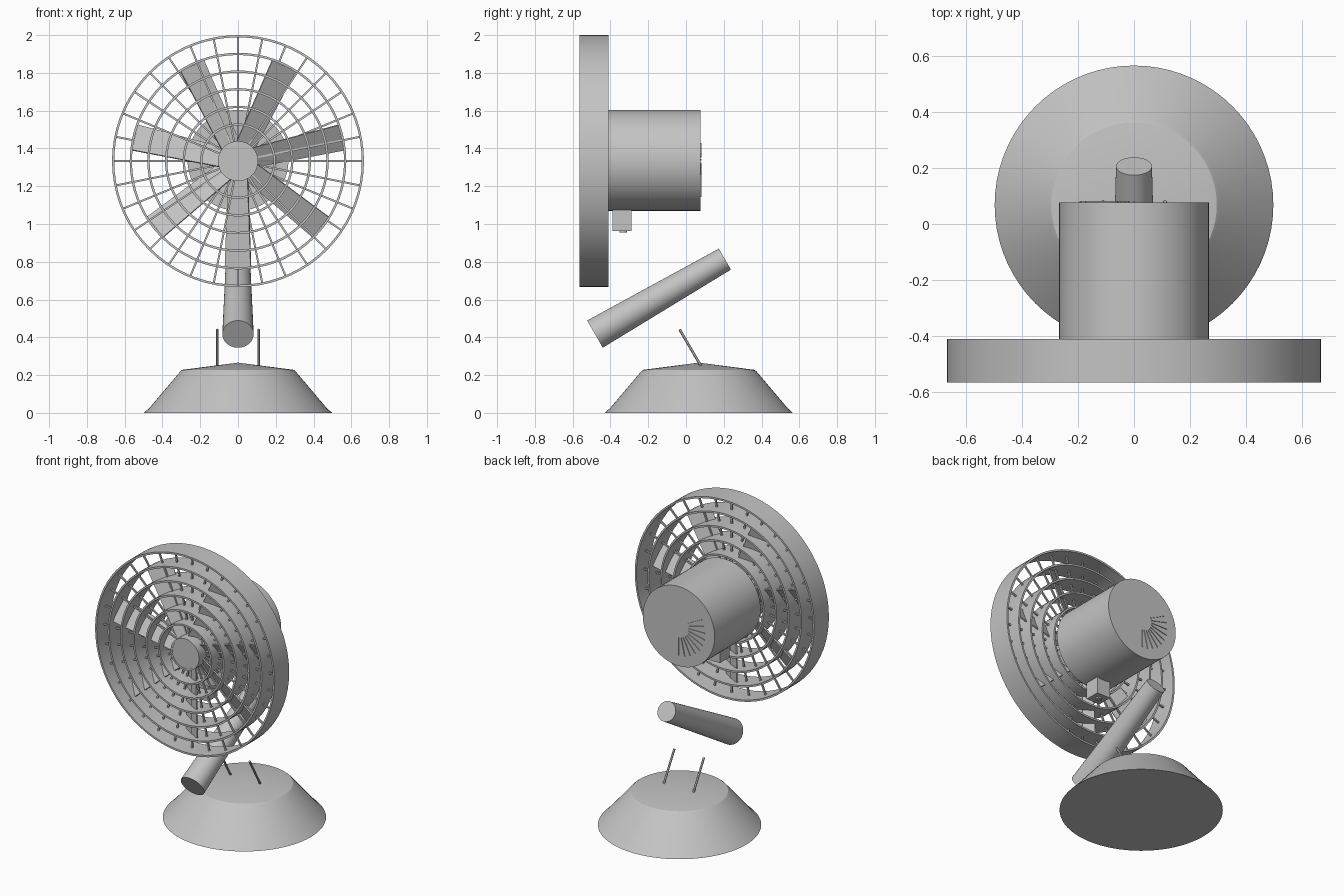
import bpy, bmesh, math
from mathutils import Matrix, Vector

cube = bpy.data.objects.get("Cube")
if cube:
    bpy.data.objects.remove(cube, do_unlink=True)

grey = bpy.data.materials.new("plain grey")
grey.use_nodes = True
grey.diffuse_color = (0.55, 0.55, 0.55, 1)
grey.node_tree.nodes["Principled BSDF"].inputs["Base Color"].default_value = (0.55, 0.55, 0.55, 1)

FAN = Vector((0, -0.487, 1.333))   # middle of the cage
DEPTH = 0.155                      # cage depth along y
FACING = Matrix.Rotation(math.radians(-90), 4, 'X')   # turns local z to +y


def finish(name, bm, smooth=True):
    bmesh.ops.recalc_face_normals(bm, faces=bm.faces)
    mesh = bpy.data.meshes.new(name)
    bm.to_mesh(mesh)
    bm.free()
    mesh.materials.append(grey)
    obj = bpy.data.objects.new(name, mesh)
    bpy.context.collection.objects.link(obj)
    if smooth:
        bpy.ops.object.select_all(action='DESELECT')
        obj.select_set(True)
        bpy.context.view_layer.objects.active = obj
        bpy.ops.object.shade_smooth_by_angle(angle=math.radians(30))
    return obj


def lathe(name, profile, matrix, closed=False, steps=72):
    """Spin (radius, height) points round the local z axis."""
    bm = bmesh.new()
    verts = [bm.verts.new((r, 0, h)) for r, h in profile]
    edges = [bm.edges.new(p) for p in zip(verts, verts[1:])]
    if closed:
        edges.append(bm.edges.new((verts[-1], verts[0])))
    bmesh.ops.spin(bm, geom=verts + edges, cent=(0, 0, 0), axis=(0, 0, 1),
                   angle=math.tau, steps=steps, use_merge=True)
    bmesh.ops.remove_doubles(bm, verts=bm.verts, dist=1e-5)
    bm.transform(matrix)
    return finish(name, bm)


def tube(name, a, b, r1, r2, steps=48):
    """Solid cylinder or cone between two points."""
    a, b = Vector(a), Vector(b)
    bm = bmesh.new()
    turn = (b - a).to_track_quat('Z', 'Y').to_matrix().to_4x4()
    bmesh.ops.create_cone(bm, cap_ends=True, segments=steps, radius1=r1, radius2=r2,
                          depth=(b - a).length,
                          matrix=Matrix.Translation((a + b) / 2) @ turn)
    return finish(name, bm)


def add_box(bm, size, matrix):
    bmesh.ops.create_cube(bm, size=1, matrix=matrix @ Matrix.Diagonal((*size, 1)))


# Stand: flared base with a shallow conical top
lathe("base", [(0, 0), (0.497, 0), (0.49, 0.008), (0.47, 0.025), (0.305, 0.22),
               (0.295, 0.228), (0, 0.266)], Matrix.Translation((0, 0.068, 0)))

# Two thin rods rising from the base
for side, x in (("left", 0.11), ("right", -0.11)):
    tube(side + "_rod", (x, 0.078, 0.25), (x, -0.034, 0.442), 0.007, 0.007, 12)

# Slanted tapered neck
tube("neck", (0, -0.482, 0.417), (0, 0.206, 0.814), 0.083, 0.064)

# Motor housing and the block beneath it
tube("motor_housing", (0, -0.41, 1.337), (0, 0.077, 1.337), 0.267, 0.267, 72)
bm = bmesh.new()
add_box(bm, (0.1, 0.1, 0.16), Matrix.Translation((0, -0.338, 1.043)))
finish("mount_block", bm, False)
tube("mount_pin", (0, -0.333, 0.955), (0, -0.333, 0.97), 0.02, 0.02, 24)

# Radial ribs on the back of the motor, fanned over one side
bm = bmesh.new()
for i in range(10):
    angle = math.radians(-90 - 13 * i)
    place = (Matrix.Translation((0, 0.077, 1.337)) @ Matrix.Rotation(-angle, 4, 'Y')
             @ Matrix.Translation((0.135, 0, 0)))
    add_box(bm, (0.12, 0.01, 0.006), place)
finish("back_ribs", bm, False)

# Cage: concentric bands of full depth
h, wall = DEPTH / 2, 0.006
cage = Matrix.Translation(FAN) @ FACING
for i in range(7):
    r = 0.1 + i * 0.0935
    lathe(f"cage_band_{i + 1}", [(r - wall, -h), (r + wall, -h), (r + wall, h), (r - wall, h)],
          cage, closed=True)

# Cage spokes at mid depth
bm = bmesh.new()
for i in range(32):
    place = (Matrix.Translation(FAN) @ Matrix.Rotation(math.tau * i / 32, 4, 'Y')
             @ Matrix.Translation((0.38, 0, 0)))
    add_box(bm, (0.56, 0.01, 0.01), place)
finish("cage_spokes", bm, False)

# Hub closing the centre
tube("hub", FAN - Vector((0, h - 0.002, 0)), FAN + Vector((0, h, 0)), 0.096, 0.096)

# Seven pitched blades, the first pointing straight down
bm = bmesh.new()
for i in range(7):
    first = len(bm.verts)
    add_box(bm, (0.158, 0.008, 0.475), Matrix.Translation((0, 0, -0.3225)))
    bm.verts.ensure_lookup_table()
    blade = bm.verts[first:]
    for v in blade:
        if v.co.z > -0.2:
            v.co.x *= 0.75
    pitch = Matrix.Rotation(math.radians(-30), 4, 'Z')
    place = Matrix.Translation(FAN) @ Matrix.Rotation(math.tau * i / 7, 4, 'Y') @ pitch
    bmesh.ops.transform(bm, matrix=place, verts=blade)
finish("blades", bm, False)
